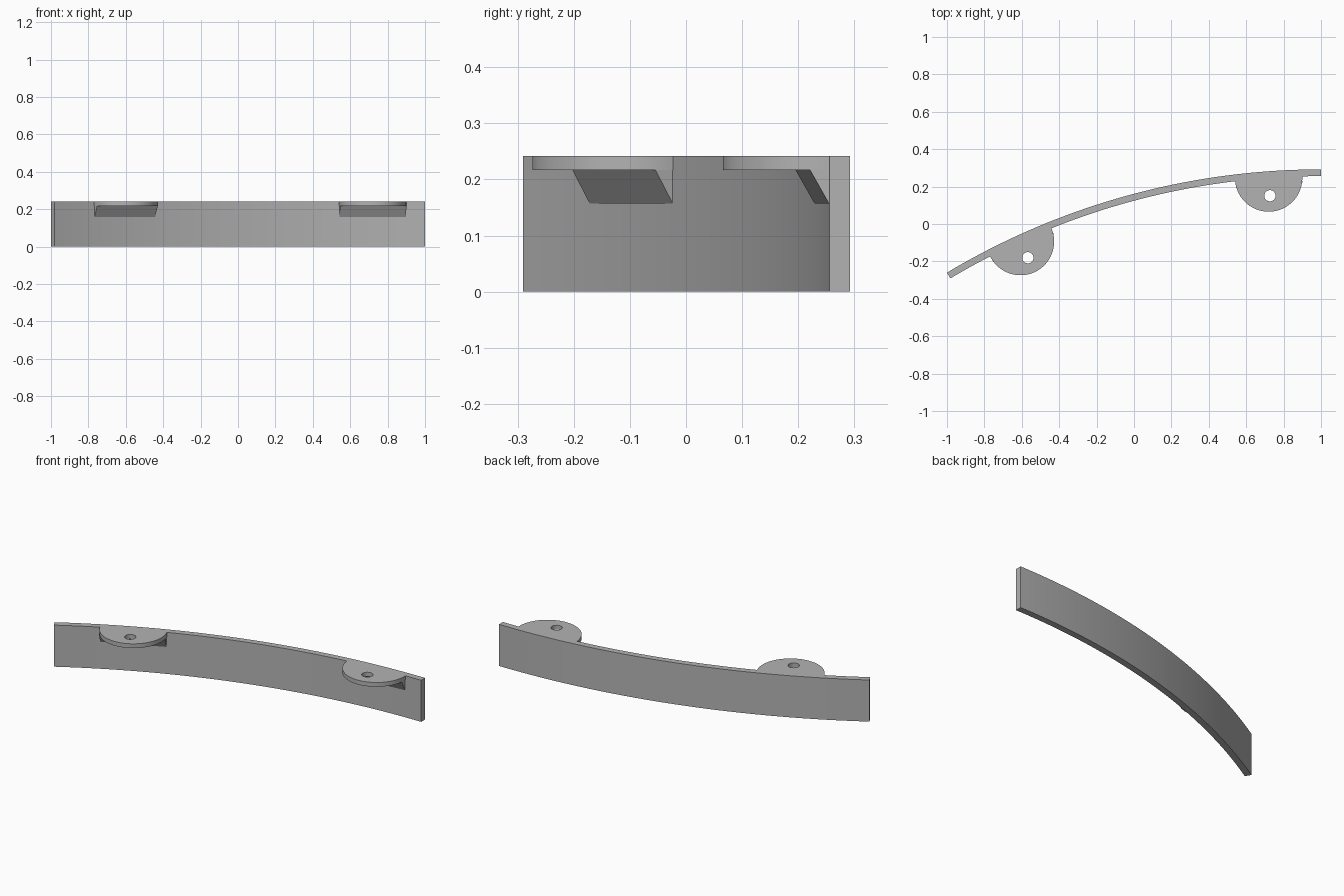
import bpy
import bmesh
from math import sin, cos, pi, asin, radians
from mathutils import Matrix, Vector

if "Cube" in bpy.data.objects:
    bpy.data.objects.remove(bpy.data.objects["Cube"], do_unlink=True)

HEIGHT = 0.242
R_OUT, R_IN = 3.9, 3.864          # band radii
CX, CY = 1.0, -3.608              # centre of the band's curve
TAB_R, TAB_Z = 0.18, 0.217        # tab radius and underside height

grey = bpy.data.materials.new("grey")
grey.use_nodes = True
grey.diffuse_color = (0.45, 0.45, 0.45, 1)
grey.node_tree.nodes["Principled BSDF"].inputs["Base Color"].default_value = (0.45, 0.45, 0.45, 1)


def prism(name, loops, direction, matrix=Matrix()):
    """Fill closed outlines (later ones are holes) and extrude them."""
    bm = bmesh.new()
    edges = []
    for pts in loops:
        vs = [bm.verts.new(p) for p in pts]
        edges += [bm.edges.new((a, b)) for a, b in zip(vs, vs[1:] + vs[:1])]
    bmesh.ops.triangle_fill(bm, use_beauty=True, use_dissolve=False, edges=edges)
    ext = bmesh.ops.extrude_face_region(bm, geom=bm.faces[:], use_keep_orig=True)
    moved = [g for g in ext["geom"] if isinstance(g, bmesh.types.BMVert)]
    bmesh.ops.translate(bm, verts=moved, vec=Vector(direction))
    bmesh.ops.recalc_face_normals(bm, faces=bm.faces[:])
    mesh = bpy.data.meshes.new(name)
    bm.to_mesh(mesh)
    bm.free()
    mesh.materials.append(grey)
    obj = bpy.data.objects.new(name, mesh)
    obj.matrix_world = matrix
    bpy.context.collection.objects.link(obj)
    bpy.ops.object.select_all(action="DESELECT")
    obj.select_set(True)
    bpy.context.view_layer.objects.active = obj
    bpy.ops.object.shade_smooth_by_angle(angle=radians(30))
    return obj


def arc(cx, cy, r, start, end, n, z=0.0):
    steps = [start + (end - start) * i / n for i in range(n + 1)]
    return [(cx + r * cos(a), cy + r * sin(a), z) for a in steps]


# Curved band
left_end = pi / 2 + asin(2 / R_OUT)
band = arc(CX, CY, R_OUT, pi / 2, left_end, 48) + arc(CX, CY, R_IN, left_end, pi / 2, 48)
prism("curved_band", [band], (0, 0, HEIGHT))

# Mounting tabs with screw holes, each carried by a sloped gusset
for side, x in (("right", -0.607), ("left", 0.72)):
    tilt = asin((CX - x) / R_IN)
    place = Matrix.Translation((x, CY + R_IN * cos(tilt), 0)) @ Matrix.Rotation(tilt, 4, "Z")

    outline = arc(0, 0, TAB_R, -pi, 0, 40, TAB_Z)
    outline += [(TAB_R, 0.008, TAB_Z), (-TAB_R, 0.008, TAB_Z)]
    hole = arc(0, -0.095, 0.03, 0, 2 * pi, 28, TAB_Z)[:-1]
    prism(side + "_tab", [outline, hole], (0, 0, HEIGHT - TAB_Z), place)

    w = TAB_R - 0.002
    section = [(-w, 0.008, 0.157), (-w, -0.004, 0.157), (-w, -0.038, TAB_Z), (-w, 0.008, TAB_Z)]
    prism(side + "_gusset", [section], (2 * w, 0, 0), place)
